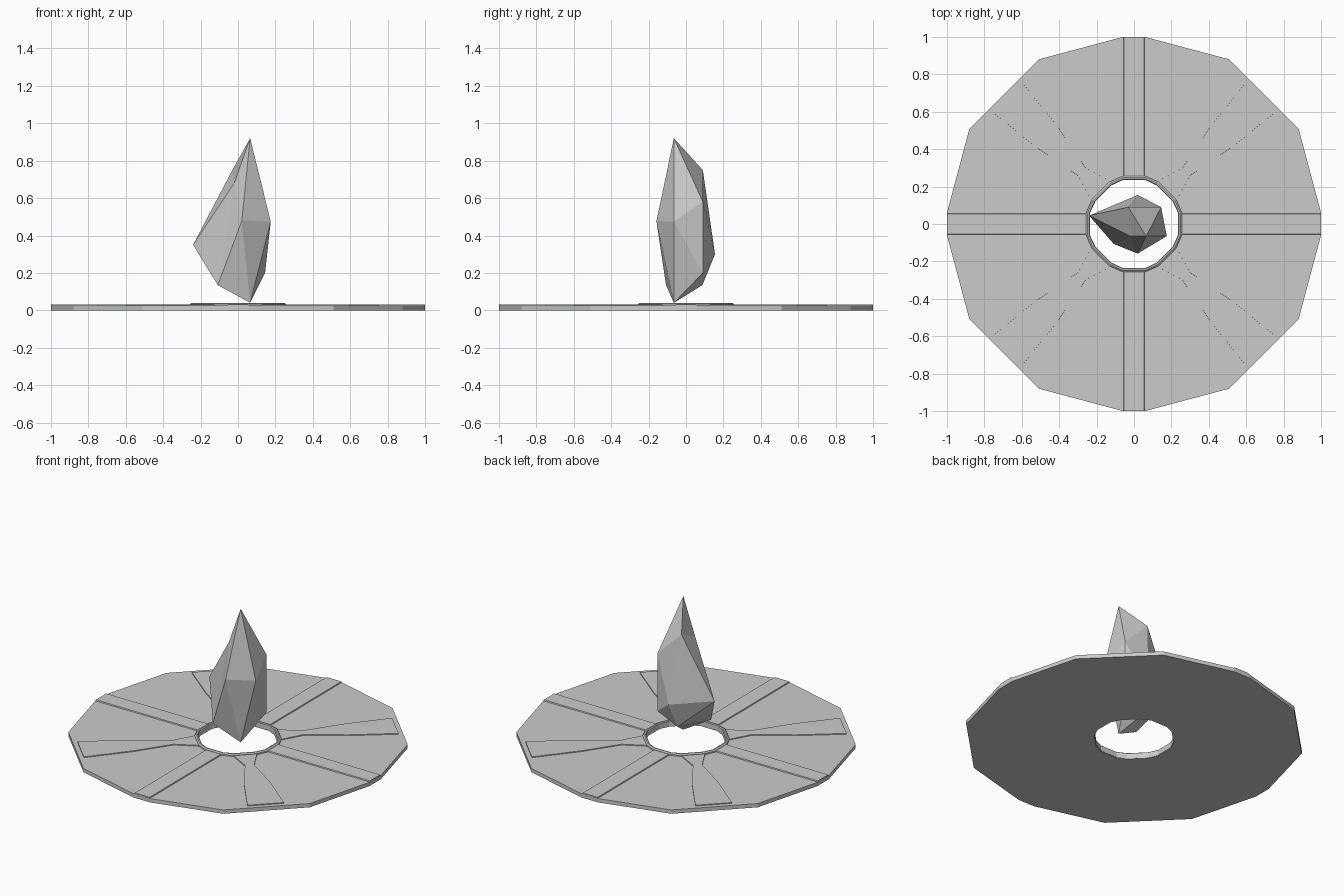
import bpy, bmesh, math
from mathutils import Vector

if "Cube" in bpy.data.objects:
    bpy.data.objects.remove(bpy.data.objects["Cube"])


def make(name, verts, faces):
    me = bpy.data.meshes.new(name)
    me.from_pydata(verts, [], faces)
    bm = bmesh.new()
    bm.from_mesh(me)
    bmesh.ops.recalc_face_normals(bm, faces=bm.faces)
    bm.to_mesh(me)
    bm.free()
    ob = bpy.data.objects.new(name, me)
    bpy.context.collection.objects.link(ob)
    return ob


def outline(r):
    """16-sided outline with short flats where the spokes end."""
    quarter = [(r, -0.06), (r, 0.06), (0.88 * r, 0.51 * r), (0.51 * r, 0.88 * r)]
    pts = []
    for k in range(4):
        c, s = round(math.cos(k * math.pi / 2)), round(math.sin(k * math.pi / 2))
        pts += [(c * x - s * y, s * x + c * y) for x, y in quarter]
    return pts


def swept_ring(name, profile):
    """Closed (radius, height) profile swept round the outline."""
    verts = [(x, y, z) for r, z in profile for x, y in outline(r)]
    n, m = 16, len(profile)
    faces = [(i * n + j, i * n + (j + 1) % n,
              (i + 1) % m * n + (j + 1) % n, (i + 1) % m * n + j)
             for i in range(m) for j in range(n)]
    return make(name, verts, faces)


def slab(name, pts, inset, z0, z1, angle):
    """Thin raised plate with slightly chamfered sides, symmetric about its x axis."""
    loop = pts + [(x, -y) for x, y in reversed(pts)]
    n = len(loop)
    verts = [(x, y, z0) for x, y in loop]
    verts += [(x, y - math.copysign(inset, y), z1) for x, y in loop]
    faces = [tuple(range(n)), tuple(range(n, 2 * n))]
    faces += [(i, (i + 1) % n, n + (i + 1) % n, n + i) for i in range(n)]
    make(name, verts, faces).rotation_euler.z = angle


# Base disc with central hole, and raised collar round the hole
swept_ring("base_disc", [(0.24, 0), (1, 0), (1, 0.025), (0.24, 0.025)])
swept_ring("hole_collar", [(0.235, 0), (0.235, 0.036), (0.24, 0.04),
                           (0.248, 0.04), (0.256, 0.034), (0.256, 0.01)])

# Straight spokes and flared diagonal panels
for k in range(4):
    a = k * math.pi / 2
    slab(f"spoke_{k + 1}", [(0.245, 0.06), (0.999, 0.06)], 0.006, 0.01, 0.032, a)
    slab(f"diagonal_panel_{k + 1}",
         [(0.25, 0.072), (0.396, 0.029), (0.655, 0.08), (0.954, 0.112)],
         0.001, 0.01, 0.031, a + math.pi / 4)

# Floating faceted crystal
P = {
    "T": (0.065, -0.065, 0.92), "Z": (0.065, -0.065, 0.04),
    "R": (0.175, -0.065, 0.475), "C": (0.145, 0.09, 0.58),
    "G": (0.145, 0.09, 0.2), "D": (0.02, 0.155, 0.3),
    "L": (-0.24, 0.045, 0.35), "F": (-0.108, -0.107, 0.135),
    "P": (0.02, -0.158, 0.477), "A": (-0.03, 0.09, 0.75),
    "B": (-0.02, -0.065, 0.68), "E": (0.0, 0.088, 0.135),
}
tris = ("TRC TCA TAB TBP TPR CDA ADL ALB BLF BFP "
        "RGC CGD ZRP ZGR ZPF ZFE FLE ELD ZEG EDG").split()
keys = list(P)
make("crystal", [Vector(v) for v in P.values()],
     [tuple(keys.index(c) for c in t) for t in tris])
